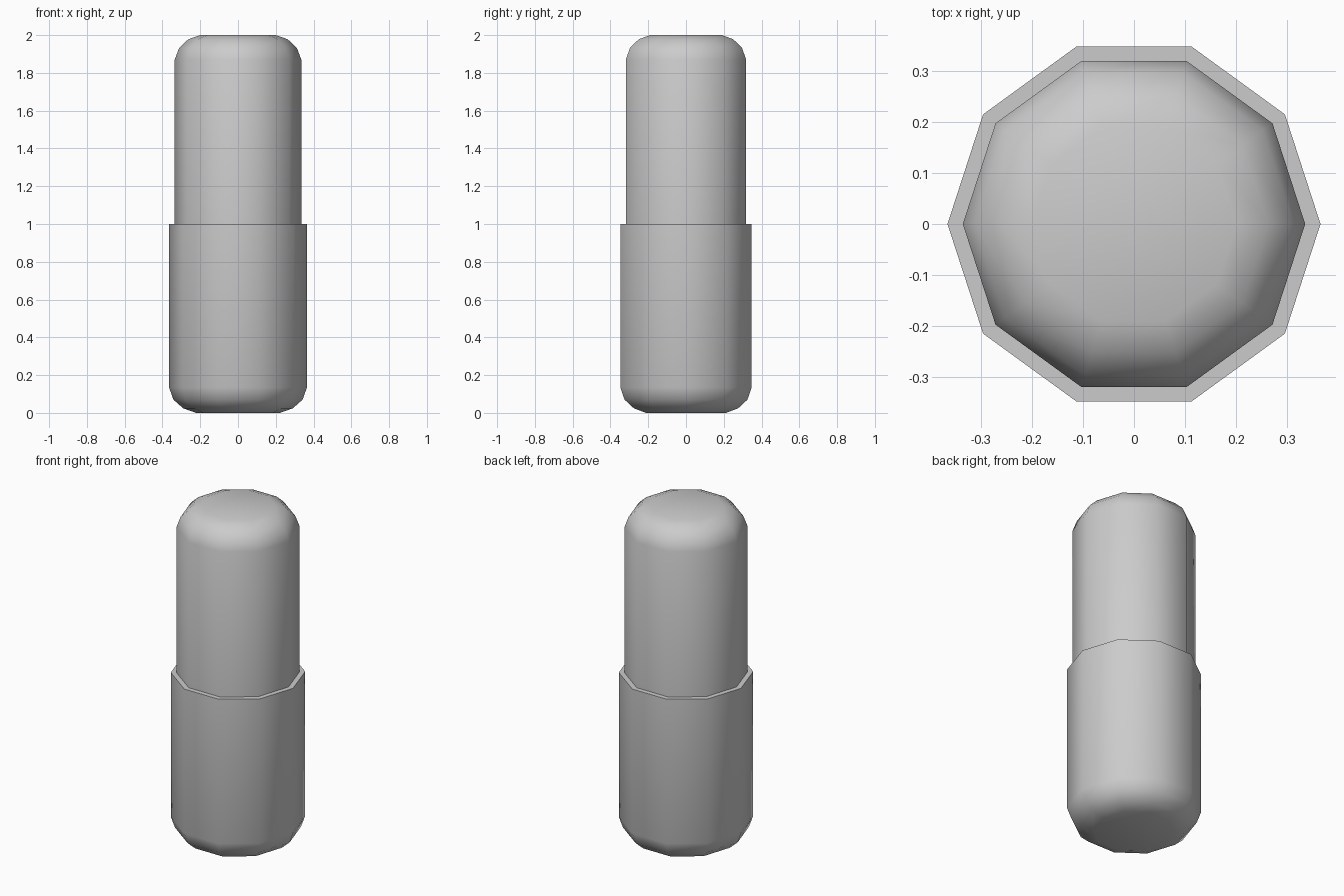
import bpy, bmesh
from math import pi, cos, sin, radians

SIDES = 10

old = bpy.data.objects.get("Cube")
if old:
    bpy.data.objects.remove(old, do_unlink=True)

grey = bpy.data.materials.new("plain grey")
grey.use_nodes = True
colour = (0.6, 0.6, 0.6, 1)
grey.diffuse_color = colour
grey.node_tree.nodes["Principled BSDF"].inputs["Base Color"].default_value = colour


def turned(name, profile, cap_start, cap_end):
    """Turn a (radius, height) profile into a ten-sided body."""
    bm = bmesh.new()
    rings = [[bm.verts.new((r * cos(2 * pi * i / SIDES), r * sin(2 * pi * i / SIDES), z))
              for i in range(SIDES)] for r, z in profile]
    for low, high in zip(rings, rings[1:]):
        for i in range(SIDES):
            j = (i + 1) % SIDES
            bm.faces.new((low[i], low[j], high[j], high[i]))
    if cap_start:
        bm.faces.new(rings[0][::-1])
    if cap_end:
        bm.faces.new(rings[-1])
    mesh = bpy.data.meshes.new(name)
    bm.to_mesh(mesh)
    bm.free()
    mesh.materials.append(grey)
    obj = bpy.data.objects.new(name, mesh)
    bpy.context.collection.objects.link(obj)
    bpy.ops.object.select_all(action="DESELECT")
    obj.select_set(True)
    bpy.context.view_layer.objects.active = obj
    bpy.ops.object.shade_smooth_by_angle(angle=radians(50))
    return obj


R_LOW, R_TOP = 0.365, 0.335

# Wider lower half with rounded base and flat rim
turned("lower_shell", [(0.222, 0), (0.29, 0.024), (0.342, 0.07), (R_LOW, 0.135),
                       (R_LOW, 1), (R_TOP, 1)], True, False)

# Narrower upper half with rounded end
turned("upper_capsule", [(R_TOP, 1), (R_TOP, 1.87), (0.312, 1.932),
                         (0.263, 1.978), (0.2, 2)], False, True)
